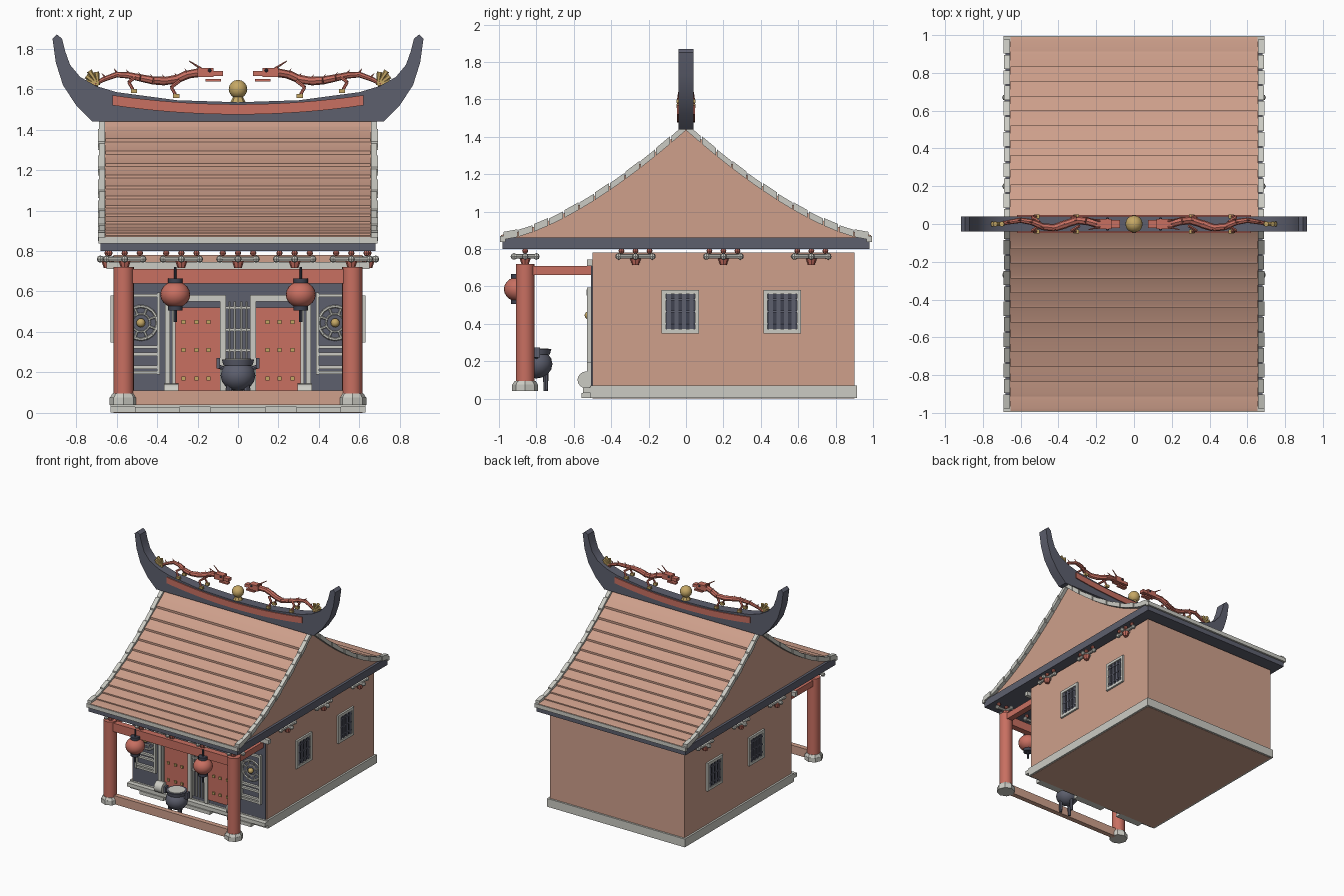
import bpy, bmesh, math
from mathutils import Matrix, Vector

cube = bpy.data.objects.get("Cube")
if cube:
    bpy.data.objects.remove(cube, do_unlink=True)


def material(name, *rgb):
    m = bpy.data.materials.new(name)
    m.use_nodes = True
    m.diffuse_color = (*rgb, 1)
    m.node_tree.nodes["Principled BSDF"].inputs["Base Color"].default_value = (*rgb, 1)
    return m


TAN = material("clay tan", .62, .35, .26)
RED = material("faded red", .58, .16, .12)
SLATE = material("slate grey", .11, .115, .155)
STONE = material("pale stone", .6, .6, .55)
GOLD = material("old gold", .56, .39, .13)
DARK = material("dark slate", .05, .055, .08)


class Part:
    """Collects primitives into one named object."""

    def __init__(self, name, mat):
        self.name, self.mat, self.bm = name, mat, bmesh.new()

    def box(self, x, y, z, turn=None):
        c = Vector(((a + b) / 2 for a, b in (x, y, z)))
        size = (abs(a - b) for a, b in (x, y, z))
        m = Matrix.Translation(c) @ (turn or Matrix()) @ Matrix.Diagonal((*size, 1))
        bmesh.ops.create_cube(self.bm, size=1, matrix=m)
        return self

    def rod(self, p, q, r, r2=None, n=8):
        p, q = Vector(p), Vector(q)
        d = q - p
        m = Matrix.Translation((p + q) / 2) @ d.to_track_quat('Z', 'Y').to_matrix().to_4x4()
        bmesh.ops.create_cone(self.bm, cap_ends=True, segments=n, radius1=r,
                              radius2=r if r2 is None else r2, depth=d.length, matrix=m)
        return self

    def ball(self, c, r, squash=1, n=16):
        m = Matrix.Translation(c) @ Matrix.Diagonal((1, 1, squash, 1))
        bmesh.ops.create_uvsphere(self.bm, u_segments=n, v_segments=n // 2, radius=r, matrix=m)
        return self

    def prism(self, pts, axis, a, b):
        put = (lambda t, p: (t, *p)) if axis == 'x' else (lambda t, p: (p[0], t, p[1]))
        ends = [[self.bm.verts.new(put(t, p)) for p in pts] for t in (a, b)]
        for e in ends:
            self.bm.faces.new(e)
        for i in range(len(pts)):
            j = i - 1
            self.bm.faces.new((ends[0][i], ends[0][j], ends[1][j], ends[1][i]))
        return self

    def done(self):
        bm = self.bm
        bmesh.ops.recalc_face_normals(bm, faces=bm.faces)
        for f in bm.faces:
            f.smooth = True
        for e in bm.edges:
            e.smooth = e.calc_face_angle(0) < .6
        me = bpy.data.meshes.new(self.name)
        bm.to_mesh(me)
        bm.free()
        me.materials.append(self.mat)
        bpy.context.collection.objects.link(bpy.data.objects.new(self.name, me))


SIDES = (-1, 1)

# Hall walls, plinth and front face
Part("hall_walls", TAN).box((-.615, .615), (-.5, .9), (0, .78)).done()
plinth = Part("plinth", STONE).box((-.63, .63), (-.51, .915), (.002, .07))
for x, w in ((-.4, .22), (0, .27), (.4, .22)):
    plinth.box((x - w / 2, x + w / 2), (-.56, -.5), (.002, .03))
plinth.box((-.63, .63), (-.55, -.5), (.03, .06)).done()
Part("front_wall", SLATE).box((-.605, .605), (-.508, -.49), (.07, .72)).done()
Part("wall_lintel", STONE).box((-.65, .65), (-.53, -.5), (.71, .745)).done()

# Curved roof
HALF = .98


def slope(y):
    return .865 + .585 * (1 - abs(y) / HALF) ** 1.48


steps = [HALF * (i / 24) for i in range(-24, 25)]
Part("roof_body", TAN).prism([(y, slope(y)) for y in steps] + [(HALF, .85), (-HALF, .85)],
                             'x', -.66, .66).done()
Part("eave_slab", SLATE).box((-.68, .68), (-HALF, HALF), (.8, .86)).done()
tiles, trim = Part("roof_tile_rows", TAN), Part("roof_edge_stones", STONE)
for s in SIDES:
    for i in range(12):
        # overlapping tile row with a raised lower lip
        ya, yb = .04 + .078 * i, .04 + .078 * (i + 1)
        za, zb = slope(ya), slope(yb)
        row = [(ya, za), (yb, zb + .012), (yb + .014, zb + .008), (yb + .014, zb - .014), (ya, za - .02)]
        tiles.prism([(s * y, z) for y, z in row], 'x', -.655, .655)
        # edge stones along both gables
        ya, yb = HALF * i / 12 + .003, HALF * (i + 1) / 12 - .003
        za, zb = slope(ya), slope(yb)
        t = .022 + .004 * (i % 2)
        stone = [(ya, za - .015), (ya, za + t), (yb, zb + t), (yb, zb - .015)]
        for e in SIDES:
            trim.prism([(s * y, z) for y, z in stone], 'x', e * .657, e * (.687 + .004 * (i % 2)))
    trim.box((-.69, .69), (s * .965, s * .995), (.838, .87))
tiles.done()
trim.done()

# Upswept ridge with red inlay on both faces
horn = [(.3, 1.545), (.6, 1.585), (.7, 1.615), (.78, 1.66), (.83, 1.72), (.855, 1.79), (.87, 1.85),
        (.895, 1.87), (.917, 1.85), (.9, 1.73), (.865, 1.62), (.8, 1.52), (.72, 1.44)]
Part("ridge", SLATE).prism([(-x, z) for x, z in reversed(horn)] + [(0, 1.535)] + horn,
                           'y', -.04, .04).done()
inlay = [(x / 10 * .62, 1.475 + .045 * (x / 10) ** 2) for x in range(-10, 11)]
Part("ridge_inlay", RED).prism(inlay + [(x, z + .05) for x, z in reversed(inlay)],
                               'y', -.048, .048).done()

# Pearl at the middle of the ridge
Part("pearl", GOLD).ball((0, 0, 1.6), .046).rod((0, 0, 1.53), (0, 0, 1.56), .04, .025).done()

# Pair of ridge dragons
body, gilt, eyes = Part("dragons", RED), Part("dragon_claws_and_tails", GOLD), Part("dragon_eyes", DARK)
spine = [(.71, 0, 1.625), (.66, .01, 1.65), (.6, .02, 1.672), (.54, .01, 1.668), (.48, -.015, 1.655),
         (.42, -.02, 1.643), (.36, 0, 1.64), (.3, .02, 1.65), (.25, .015, 1.672), (.19, 0, 1.682)]
for s in SIDES:
    def at(x, y, z):
        return (s * x, y, z)
    for i, (p, q) in enumerate(zip(spine, spine[1:])):
        body.rod(at(*p), at(*q), .01 + min(i, 5) * .002, .012 + min(i, 5) * .002)
        body.rod(at(q[0], q[1], q[2] + .01), at(q[0] + .015, q[1], q[2] + .032), .006, 0, 5)
    body.box((s * .12, s * .2), (-.026, .026), (1.66, 1.705))
    body.box((s * .075, s * .14), (-.02, .02), (1.665, 1.69))
    body.box((s * .085, s * .16), (-.018, .018), (1.638, 1.65))
    for y in SIDES:
        body.rod(at(.18, y * .015, 1.7), at(.24, y * .03, 1.738), .006, .003, 6)
        eyes.ball(at(.14, y * .026, 1.692), .009, n=8)
        for x, z in ((.5, 1.6), (.29, 1.575)):
            body.rod(at(x, y * .01, z + .065), at(x + .04, y * .035, z + .035), .009, n=6)
            body.rod(at(x + .04, y * .035, z + .035), at(x + .02, y * .04, z), .008, n=6)
            gilt.box((s * x, s * (x + .03)), (y * .028, y * .05), (z - .02, z))
    for x, z in ((.75, 1.64), (.75, 1.665), (.735, 1.69), (.7, 1.685)):
        gilt.rod(at(.69, 0, 1.62), at(x, 0, z), .008, .014, 6)
for p in (body, gilt, eyes):
    p.done()

# Porch columns, beams and sill
columns, feet, beams = Part("columns", RED), Part("column_bases", STONE), Part("porch_beams", RED)
for s in SIDES:
    x = s * .565
    columns.rod((x, -.86, .08), (x, -.86, .72), .05, n=20)
    feet.rod((x, -.86, .04), (x, -.86, .075), .07, n=8).rod((x, -.86, .075), (x, -.86, .095), .068, .056, 8)
    beams.box((x - .025, x + .025), (-.86, -.5), (.66, .71))
beams.box((-.56, .56), (-.885, -.835), (.64, .71)).done()
columns.done()
feet.done()
Part("porch_sill", TAN).box((-.52, .52), (-.88, -.84), (.04, .11)).done()

# Eave brackets along the porch and both side walls
bars, cups = Part("bracket_bars", STONE), Part("bracket_cups", RED)


def bracket(x, y, along, cross):
    along, c = Vector(along), Vector((x, y, .76))
    across = Vector((along.y, along.x, 0))
    for d, h in ((along, .09), (across, cross)):
        bars.rod(c - d * h, c + d * h, .012)
        for e in SIDES:
            bars.ball(c + d * h * e, .018, n=8)
    cups.rod((x, y, .715), (x, y, .75), .018, .03, 8)
    for k in (-1, 0, 1):
        cups.ball(c + along * .075 * k + Vector((0, 0, .03)), .016, n=8)


for x in (-.56, -.28, 0, .28, .56):
    bracket(x, -.86, (1, 0, 0), .06)
for s in SIDES:
    for y in (-.27, .2, .67):
        bracket(s * .645, y, (0, 1, 0), .035)
bars.done()
cups.done()

# Hanging lanterns
shade, caps = Part("lanterns", RED), Part("lantern_fittings", DARK)
for s in SIDES:
    x, y = s * .31, -.9
    shade.ball((x, y, .585), .074, .88, 20)
    caps.rod((x, y, .64), (x, y, .665), .036, n=12).rod((x, y, .505), (x, y, .528), .036, n=12)
    caps.rod((x, y, .66), (x, y, .72), .006).rod((x, y, .45), (x, y, .51), .008)
shade.done()
caps.done()

# Double doors, door frames, centre grille and carved side panels
doors, frames, studs = Part("doors", RED), Part("door_frames", STONE), Part("door_studs", GOLD)
carving, drums = Part("carved_panels", STONE), Part("drum_stones", STONE)
for s in SIDES:
    doors.box((s * .09, s * .31), (-.52, -.5), (.1, .52))
    for x in (.145, .205, .27):
        for z in (.17, .31, .45):
            studs.box((s * x - .01, s * x + .01), (-.53, -.51), (z - .01, z + .01))
    for a, b, z in ((.06, .09, .57), (.31, .325, .55), (.335, .36, .585)):
        frames.box((s * a, s * b), (-.53, -.5), (.07, z))
    frames.box((s * .06, s * .36), (-.533, -.5), (.55, .582))
    for x in (.015, .042):
        frames.rod((s * x, -.52, .1), (s * x, -.52, .55), .007, n=6)
    drums.rod((s * .33 - .035, -.535, .1), (s * .33 + .035, -.535, .1), .045, n=16)
    # panel frame, lower slats and round medallion
    c = Vector((s * .48, -.512, .445))
    for a, b in ((.385, .4), (.56, .575)):
        carving.box((s * a, s * b), (-.53, -.5), (.19, .595))
    for z in (.2, .225, .29, .325, .58):
        carving.box((s * .385, s * .575), (-.528, -.5), (z - .008, z + .008))
    ring = [Vector((math.cos(a), 0, math.sin(a))) for a in (math.tau * i / 16 for i in range(17))]
    for i, (u, v) in enumerate(zip(ring, ring[1:])):
        carving.rod(c + u * .082, c + v * .082, .008, n=6).rod(c + u * .045, c + v * .045, .005, n=6)
        if i % 2:
            carving.rod(c + u * .04, c + u * .08, .006, n=6)
    studs.ball(c - Vector((0, .008, 0)), .022)
for z in (.31, .41, .52):
    frames.box((-.06, .06), (-.522, -.505), (z - .006, z + .006))
for p in (doors, frames, studs, carving, drums):
    p.done()

# Barred side windows
wframe, pane, grid = Part("window_frames", STONE), Part("window_panes", DARK), Part("window_bars", SLATE)
for s in SIDES:
    for y in (-.03, .515):
        for e in SIDES:
            wframe.box((s * .61, s * .63), (y + e * .078, y + e * .1), (.35, .58))
            z = .465 + e * .105
            wframe.box((s * .61, s * .63), (y - .1, y + .1), (z - .011, z + .011))
        pane.box((s * .61, s * .618), (y - .08, y + .08), (.36, .57))
        for k in (-.06, -.02, .02, .06):
            grid.box((s * .615, s * .626), (y + k - .011, y + k + .011), (.36, .57))
        for z in (.4, .465, .53):
            grid.box((s * .615, s * .628), (y - .08, y + .08), (z - .005, z + .005))
for p in (wframe, pane, grid):
    p.done()

# Incense urn on three legs
urn = Part("incense_urn", SLATE)
y = -.8
urn.ball((0, y, .185), .086, .9).rod((0, y, .235), (0, y, .265), .072, .08, 16)
for i in range(3):
    a = math.pi / 2 + math.tau * i / 3
    x, d = .05 * math.cos(a), .05 * math.sin(a)
    urn.rod((x, y + d, .04), (x, y + d, .15), .011, .016)
for s in SIDES:
    urn.rod((s * .07, y, .22), (s * .1, y, .23), .01).box((s * .09, s * .107), (y - .02, y + .02), (.22, .272))
urn.done()
Part("urn_ash", STONE).rod((0, y, .262), (0, y, .268), .064, n=16).done()
